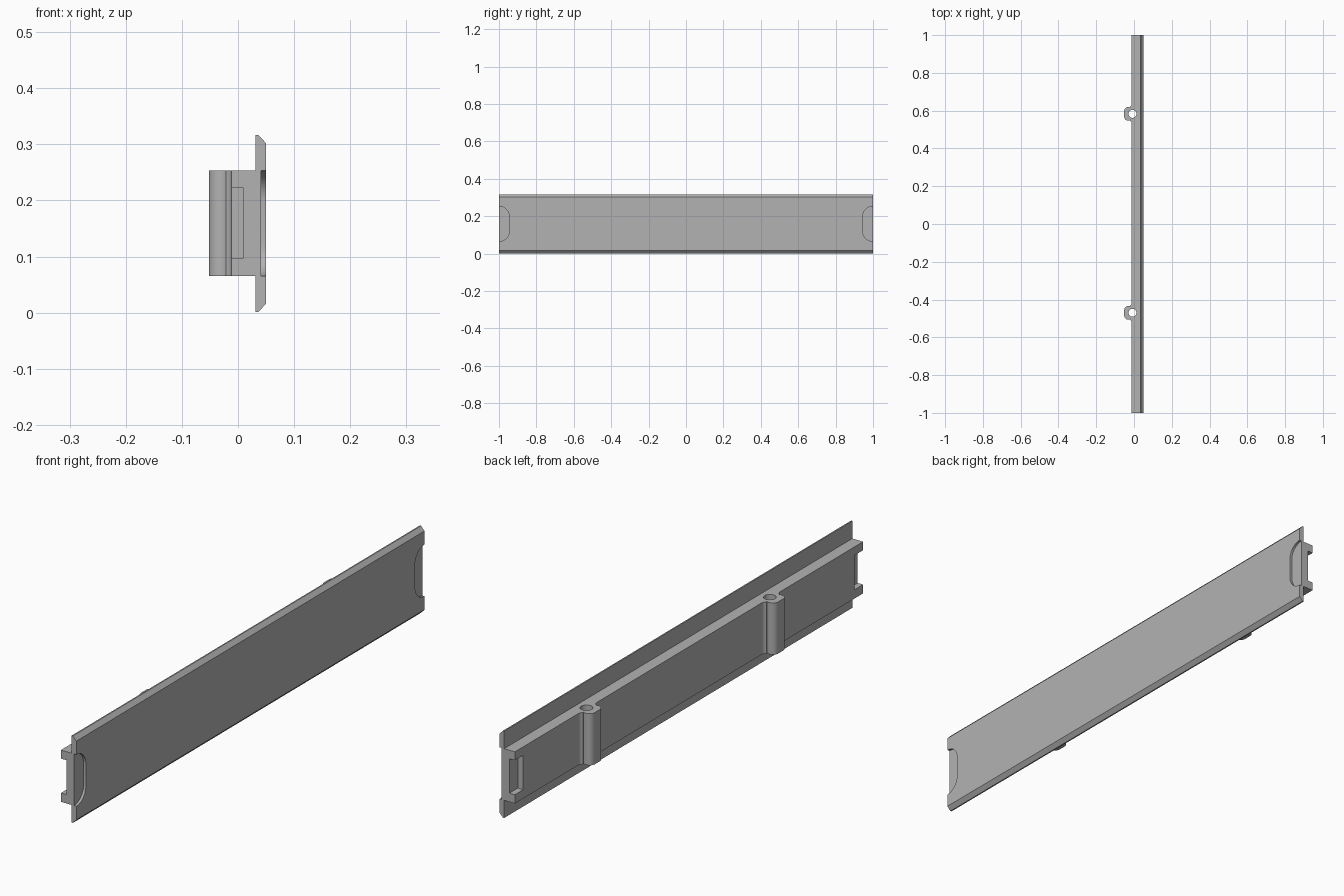
import bpy
import math
from mathutils import Vector

cube = bpy.data.objects.get("Cube")
if cube:
    bpy.data.objects.remove(cube, do_unlink=True)

MID = 0.159                       # middle height of the rail
BODY_LOW, BODY_HIGH = 0.065, 0.253
BACK = -0.012                     # back face of the body

grey = bpy.data.materials.new("plain grey")
grey.use_nodes = True
colour = (0.45, 0.45, 0.45, 1)
grey.diffuse_color = colour
grey.node_tree.nodes["Principled BSDF"].inputs["Base Color"].default_value = colour


def prism(name, outline, place, start, end):
    """Extrude a 2D outline; place(a, b, depth) gives the 3D position."""
    n = len(outline)
    verts = [place(a, b, d) for d in (start, end) for a, b in outline]
    faces = [list(range(n)), list(range(n, 2 * n))]
    faces += [[i, (i + 1) % n, n + (i + 1) % n, n + i] for i in range(n)]
    mesh = bpy.data.meshes.new(name)
    mesh.from_pydata(verts, [], faces)
    mesh.materials.append(grey)
    obj = bpy.data.objects.new(name, mesh)
    bpy.context.collection.objects.link(obj)
    bpy.context.view_layer.objects.active = obj
    bpy.ops.object.mode_set(mode='EDIT')
    bpy.ops.mesh.select_all(action='SELECT')
    bpy.ops.mesh.normals_make_consistent(inside=False)
    bpy.ops.object.mode_set(mode='OBJECT')
    return obj


def along_x(a, b, d):
    return Vector((d, a, b))


def along_y(a, b, d):
    return Vector((a, d, b))


def along_z(a, b, d):
    return Vector((a, b, d))


def arc(cx, cy, r, start, end, steps=10):
    angles = [math.radians(start + (end - start) * i / steps) for i in range(steps + 1)]
    return [(cx + r * math.cos(t), cy + r * math.sin(t)) for t in angles]


def combine(target, tool, operation):
    """Apply a boolean and remove the tool."""
    mod = target.modifiers.new("cut", 'BOOLEAN')
    mod.operation, mod.solver, mod.object = operation, 'EXACT', tool
    bpy.context.view_layer.objects.active = target
    bpy.ops.object.modifier_apply(modifier=mod.name)
    bpy.data.objects.remove(tool, do_unlink=True)


# Face plate with chamfered edges and the thicker body behind it, as one section
upper = [(0.05, 0.302), (0.036, 0.317), (0.031, 0.317), (0.031, BODY_HIGH), (BACK, BODY_HIGH)]
lower = [(x, 2 * MID - z) for x, z in reversed(upper)]
rail = prism("rail", upper + lower, along_y, -1, 1)

# Screw bosses on the back, with flared feet and a vertical hole
half = (arc(-0.03, 0.053, 0.018, 0, -60, 6) + arc(-0.030, 0.014, 0.022, 60, 180, 12))
boss_outline = [(0.02, half[0][1])] + half + [(x, -y) for x, y in reversed(half)] + [(0.02, -half[0][1])]
for y in (0.583, -0.47):
    shifted = [(a, b + y) for a, b in boss_outline]
    combine(rail, prism("boss", shifted, along_z, BODY_LOW, BODY_HIGH), 'UNION')
    hole = arc(-0.008, y, 0.021, 0, 348.75, 31)
    combine(rail, prism("hole", hole, along_z, 0, 0.4), 'DIFFERENCE')

# Both ends: rounded finger notch in the face, square slot in the back
R = 0.055
for side in (-1, 1):
    notch = (arc(1 - R + R, BODY_HIGH - R, R, 90, 180) + arc(1, BODY_LOW + R, R, 180, 270)
             + [(1.1, BODY_LOW), (1.1, BODY_HIGH)])
    notch = [(side * a, b) for a, b in notch]
    combine(rail, prism("notch", notch, along_x, 0.041, 0.1), 'DIFFERENCE')
    slot = [(side * a, b) for a, b in ((0.952, 0.097), (1.1, 0.097), (1.1, 0.222), (0.952, 0.222))]
    combine(rail, prism("slot", slot, along_x, -0.1, 0.01), 'DIFFERENCE')

# Smooth curves, sharp edges
bpy.ops.object.select_all(action='DESELECT')
rail.select_set(True)
bpy.context.view_layer.objects.active = rail
bpy.ops.object.shade_smooth_by_angle(angle=math.radians(30))
